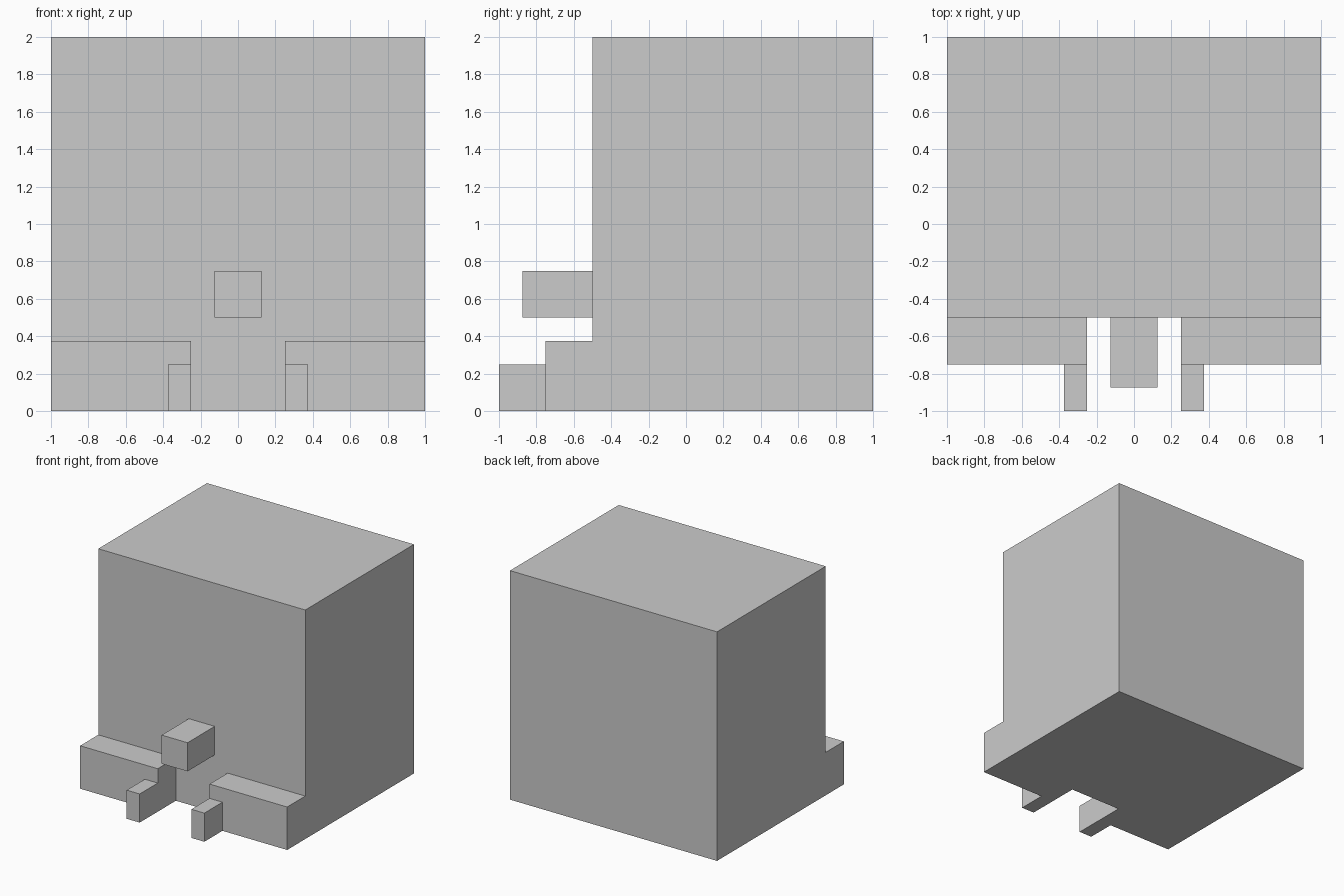
import bpy
import bmesh
from mathutils import Matrix, Vector

if "Cube" in bpy.data.objects:
    bpy.data.objects.remove(bpy.data.objects["Cube"])


def box(name, low, high):
    """Add a box spanning two opposite corners."""
    low, high = Vector(low), Vector(high)
    bm = bmesh.new()
    bmesh.ops.create_cube(bm, size=1, matrix=Matrix.Translation((low + high) / 2)
                          @ Matrix.Diagonal((*(high - low), 1)))
    mesh = bpy.data.meshes.new(name)
    bm.to_mesh(mesh)
    bm.free()
    obj = bpy.data.objects.new(name, mesh)
    bpy.context.collection.objects.link(obj)
    return obj


def mirrored_box(name, low, high):
    """Add a box and its mirror image across x = 0."""
    obj = box(name, low, high)
    obj.modifiers.new("mirror_x", 'MIRROR').use_axis[0] = True
    return obj


# Main block and the small block projecting from its front
box("main_body", (-1, -0.5, 0), (1, 1, 2))
box("front_knob", (-0.125, -0.875, 0.5), (0.125, -0.5, 0.75))

# Low ledges either side of the central gap, each with a narrow prong
mirrored_box("front_ledges", (0.25, -0.75, 0), (1, -0.5, 0.375))
mirrored_box("front_prongs", (0.25, -1, 0), (0.375, -0.75, 0.25))
